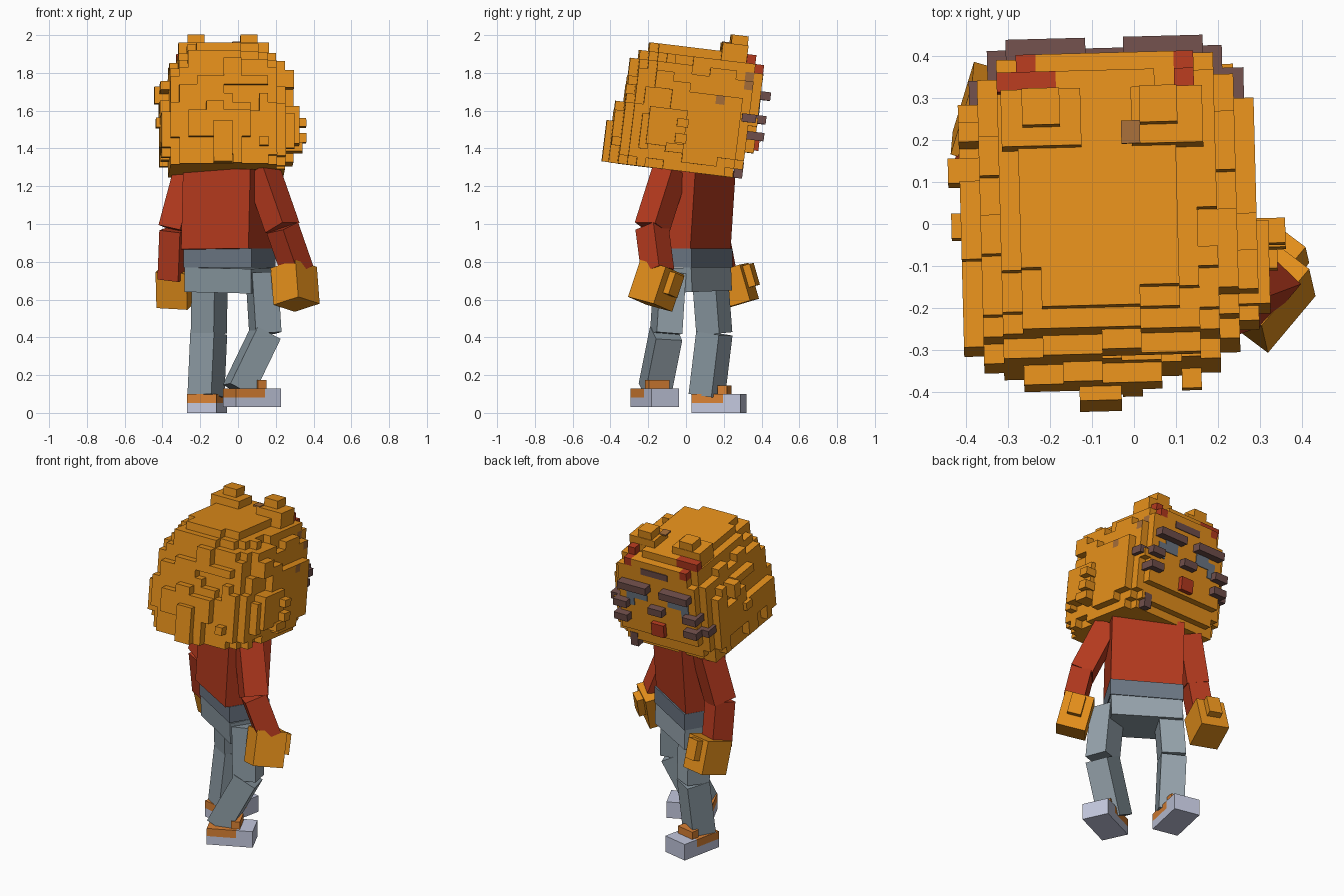
import bpy, bmesh, math, random
from mathutils import Matrix, Vector

if "Cube" in bpy.data.objects:
    bpy.data.objects.remove(bpy.data.objects["Cube"])

random.seed(4)


def material(name, rgb):
    m = bpy.data.materials.new(name)
    m.diffuse_color = (*rgb, 1)
    m.use_nodes = True
    m.node_tree.nodes["Principled BSDF"].inputs["Base Color"].default_value = m.diffuse_color
    return m


FUR = material("orange_fur", (0.78, 0.276, 0.011))
RED = material("red_cloth", (0.46, 0.042, 0.013))
DENIM = material("grey_denim", (0.25, 0.31, 0.35))
PALE = material("pale_denim", (0.31, 0.375, 0.42))
WAIST = material("dark_denim", (0.15, 0.185, 0.23))
SOLE = material("pale_sole", (0.54, 0.57, 0.72))
SHOE = material("shoe_orange", (0.70, 0.22, 0.034))
BROWN = material("dark_brown", (0.162, 0.078, 0.07))
TAN = material("faded_brown", (0.37, 0.15, 0.04))


def add_box(name, frame, size, mat, front=None):
    """Box of the given size, centred on a frame matrix; front recolours +y."""
    bm = bmesh.new()
    bmesh.ops.create_cube(bm, size=1)
    bm.normal_update()
    for f in bm.faces:
        f.material_index = 1 if front and f.normal.y > 0.5 else 0
    bm.transform(frame @ Matrix.Diagonal((*size, 1)))
    me = bpy.data.meshes.new(name)
    bm.to_mesh(me)
    bm.free()
    for m in (mat, front) if front else (mat,):
        me.materials.append(m)
    bpy.context.collection.objects.link(bpy.data.objects.new(name, me))


def limb(name, a, b, width, depth, yaw, mat, front=None):
    """Box running from a (top) to b (bottom), turned clockwise by yaw."""
    a, b = Vector(a), Vector(b)
    z = (a - b).normalized()
    x = Vector((math.cos(math.radians(yaw)), -math.sin(math.radians(yaw)), 0))
    x = (x - z * x.dot(z)).normalized()
    rot = Matrix((x, z.cross(x), z)).transposed().to_4x4()
    frame = Matrix.Translation((a + b) / 2) @ rot
    add_box(name, frame, (width, depth, (a - b).length), mat, front)
    return frame


# Torso and hips, turned to one side of the head
limb("torso", (-0.045, 0.042, 1.28), (-0.055, 0.015, 0.86), 0.415, 0.265, 31, RED)
limb("waistband", (-0.045, 0.03, 0.87), (-0.045, 0.03, 0.77), 0.42, 0.25, 31, WAIST)
limb("hips", (-0.045, 0.03, 0.77), (-0.045, 0.035, 0.64), 0.41, 0.24, 31, DENIM, PALE)

# Arms and hands: shoulder, elbow, wrist, hand top, hand bottom, yaw, hand yaw
ARMS = {
    "left": ((-0.26, 0.16, 1.25), (-0.335, 0.14, 0.97), (-0.345, 0.19, 0.71),
             (-0.33, 0.225, 0.765), (-0.325, 0.28, 0.575), 25, 17),
    "right": ((0.13, -0.085, 1.28), (0.235, -0.18, 0.98), (0.315, -0.15, 0.75),
              (0.295, -0.125, 0.77), (0.31, -0.19, 0.575), 40, 40),
}
for side, (s, e, w, h0, h1, yaw, turn) in ARMS.items():
    limb(side + "_upper_arm", s, e, 0.13, 0.14, yaw, RED)
    limb(side + "_forearm", e, w, 0.12, 0.13, yaw, RED)
    f = limb(side + "_hand", h0, h1, 0.17, 0.18, turn, FUR)
    add_box(side + "_thumb", f @ Matrix.Translation((0, 0.10, 0.03)),
            (0.08, 0.06, 0.12), FUR)

# Legs: hip, knee, ankle, yaw
LEGS = {
    "left": ((-0.15, 0.13, 0.68), (-0.155, 0.15, 0.42), (-0.17, 0.11, 0.09), 30),
    "right": ((0.125, -0.085, 0.74), (0.145, -0.105, 0.42), (0.0, -0.165, 0.12), 75),
}
for side, (h, k, a, yaw) in LEGS.items():
    limb(side + "_thigh", h, k, 0.14, 0.14, yaw, DENIM, PALE)
    limb(side + "_shin", k, a, 0.145, 0.14, yaw, DENIM, PALE)

# Shoes: pale sole and toe, orange heel upper and tongue
for side, loc, yaw in (("left", (-0.165, 0.175, 0), 12),
                       ("right", (0.075, -0.165, 0.03), 65)):
    f = Matrix.Translation(loc) @ Matrix.Rotation(math.radians(-yaw), 4, "Z")
    for part, pos, size, mat in (
            ("sole", (0, 0, 0.026), (0.16, 0.265, 0.052), SOLE),
            ("toe", (0, 0.085, 0.076), (0.16, 0.095, 0.048), SOLE),
            ("upper", (0, -0.0475, 0.076), (0.16, 0.17, 0.048), SHOE),
            ("tongue", (0, 0.03, 0.12), (0.12, 0.05, 0.05), SHOE)):
        add_box(side + "_shoe_" + part, f @ Matrix.Translation(pos), size, mat)

# Head: blocky mass, extents left/right/back/front at each height
HEAD = (Matrix.Translation((-0.06, 0, 1.6)) @ Matrix.Rotation(math.radians(1.5), 4, "Z")
        @ Matrix.Rotation(math.radians(-7), 4, "X"))
U = 0.047
ROWS = ((-0.33, 0.32, 0.29, 0.35, 0.30), (-0.22, 0.345, 0.35, 0.37, 0.345),
        (-0.15, 0.35, 0.355, 0.37, 0.385), (0.0, 0.35, 0.36, 0.36, 0.385),
        (0.06, 0.345, 0.355, 0.335, 0.385), (0.13, 0.335, 0.345, 0.325, 0.385),
        (0.2, 0.30, 0.32, 0.31, 0.385), (0.27, 0.26, 0.26, 0.28, 0.385),
        (0.32, 0.20, 0.15, 0.23, 0.335))


def extents(z):
    for lo, hi in zip(ROWS, ROWS[1:]):
        if z <= hi[0]:
            t = (z - lo[0]) / (hi[0] - lo[0])
            return [p + (q - p) * t - 0.012 for p, q in zip(lo[1:], hi[1:])]
    return [p - 0.012 for p in ROWS[-1][1:]]


def centre(c):
    return Vector((c[0] * U, (c[1] + 0.5) * U, (c[2] + 0.5) * U - 0.04))


# red marks on both sides of the brow, faded marks on the right cheek
RED_CELLS = {(-5, 6, 7), (-4, 6, 7), (-3, 6, 7), (-4, 7, 6), (4, 6, 7), (4, 7, 6)}
TAN_SPOTS = {(6, 4), (6, 5), (3, 2)}
cells = set(RED_CELLS)
patches = {}
for k in range(-6, 8):
    for i in range(-9, 10):
        for j in range(-10, 9):
            p = centre((i, j, k))
            l, r, b, f = extents(p.z)
            # squarer towards the face, rounder at the back right
            n = 6 if p.y > 0 else (2.7 if p.x > 0 else 4.5 if p.z < 0.15 else 3)
            d = abs(p.x / (r if p.x > 0 else l)) ** n + abs(p.y / (f if p.y > 0 else b)) ** n
            # locks of fur share one random thickness
            lock = patches.setdefault((i // 2, j // 2, k // 3), random.uniform(0.75, 1.35))
            if d < (1 if p.y > 0.26 else lock):
                cells.add((i, j, k))

bm = bmesh.new()
verts = {}


def corner(c):
    if c not in verts:
        verts[c] = bm.verts.new(HEAD @ (centre(c) - Vector((U, U, U)) / 2))
    return verts[c]


for c in sorted(cells):
    for axis in range(3):
        u, v = (axis + 1) % 3, (axis + 2) % 3
        for step in (0, 1):
            n = list(c)
            n[axis] += 1 if step else -1
            if tuple(n) in cells:
                continue
            quad = []
            for du, dv in ((0, 0), (1, 0), (1, 1), (0, 1)):
                q = list(c)
                q[axis] += step
                q[u] += du
                q[v] += dv
                quad.append(corner(tuple(q)))
            face = bm.faces.new(quad if step else quad[::-1])
            if c in RED_CELLS:
                face.material_index = 1
            elif c[0] > 3 and c[1:] in TAN_SPOTS and axis == 0:
                face.material_index = 2
me = bpy.data.meshes.new("head")
bm.to_mesh(me)
bm.free()
for m in (FUR, RED, TAN):
    me.materials.append(m)
bpy.context.collection.objects.link(bpy.data.objects.new("head", me))


def head_box(name, x, y, z, mat):
    """Box on the head, given as ranges in the tilted head frame."""
    mid = [(r[0] + r[1]) / 2 for r in (x, y, z)]
    add_box(name, HEAD @ Matrix.Translation(mid), [r[1] - r[0] for r in (x, y, z)], mat)


# Ears, stepped up from the crown
for side, x0, x1, t0, t1 in (("right", 0.06, 0.23, 0.08, 0.17),
                             ("left", -0.25, -0.06, -0.20, -0.11)):
    head_box(side + "_ear", (x0, x1), (0.145, 0.281), (0.2, 0.382), FUR)
    head_box(side + "_ear_tip", (t0, t1), (0.19, 0.278), (0.37, 0.43), FUR)

# Tufts standing out from the mane
head_box("nape_tuft", (-0.08, 0.02), (-0.41, -0.3), (-0.32, -0.1), FUR)
head_box("left_tuft", (-0.38, -0.3), (0.09, 0.15), (0.05, 0.14), FUR)
head_box("left_low_tuft", (-0.375, -0.3), (-0.02, 0.04), (-0.09, -0.04), FUR)
head_box("right_mane", (0.25, 0.38), (-0.2, 0.0), (-0.2, 0.0), FUR)
head_box("right_tuft", (0.34, 0.42), (-0.05, 0.01), (-0.09, -0.045), FUR)
head_box("right_low_tuft", (0.34, 0.42), (-0.05, 0.01), (-0.175, -0.125), FUR)

# Face: brows, eyes and whiskers on both sides of the middle
for side, s in (("left", -1), ("right", 1)):
    def span(a, b):
        return sorted((s * a, s * b))
    head_box(side + "_brow", span(0.045, 0.235), (0.36, 0.43), (0.105, 0.15), BROWN)
    head_box(side + "_eye", span(0.07, 0.16), (0.37, 0.381), (0.035, 0.105), WAIST)
    head_box(side + "_eye_corner", span(0.16, 0.21), (0.37, 0.381), (-0.015, 0.08), WAIST)
    for n, z in enumerate((0.0, -0.09)):
        head_box(f"{side}_whisker_{n}", span(0.19, 0.28), (0.32, 0.42),
                 (z - 0.022, z + 0.022), BROWN)
head_box("right_cheek_whisker", (0.27, 0.33), (0.29, 0.365), (-0.022, 0.022), BROWN)
head_box("left_cheek_whisker", (-0.325, -0.26), (0.28, 0.36), (-0.112, -0.068), BROWN)
head_box("nose", (-0.05, 0.045), (0.36, 0.42), (-0.022, 0.022), BROWN)
head_box("mouth", (-0.045, 0.04), (0.36, 0.405), (-0.165, -0.085), RED)
head_box("chin_mark", (0.19, 0.24), (0.285, 0.332), (-0.322, -0.235), BROWN)
head_box("forehead_stripe", (-0.08, 0.1), (0.37, 0.381), (0.205, 0.245), BROWN)
head_box("crown_mark", (0.035, 0.08), (0.145, 0.2), (0.378, 0.387), TAN)
